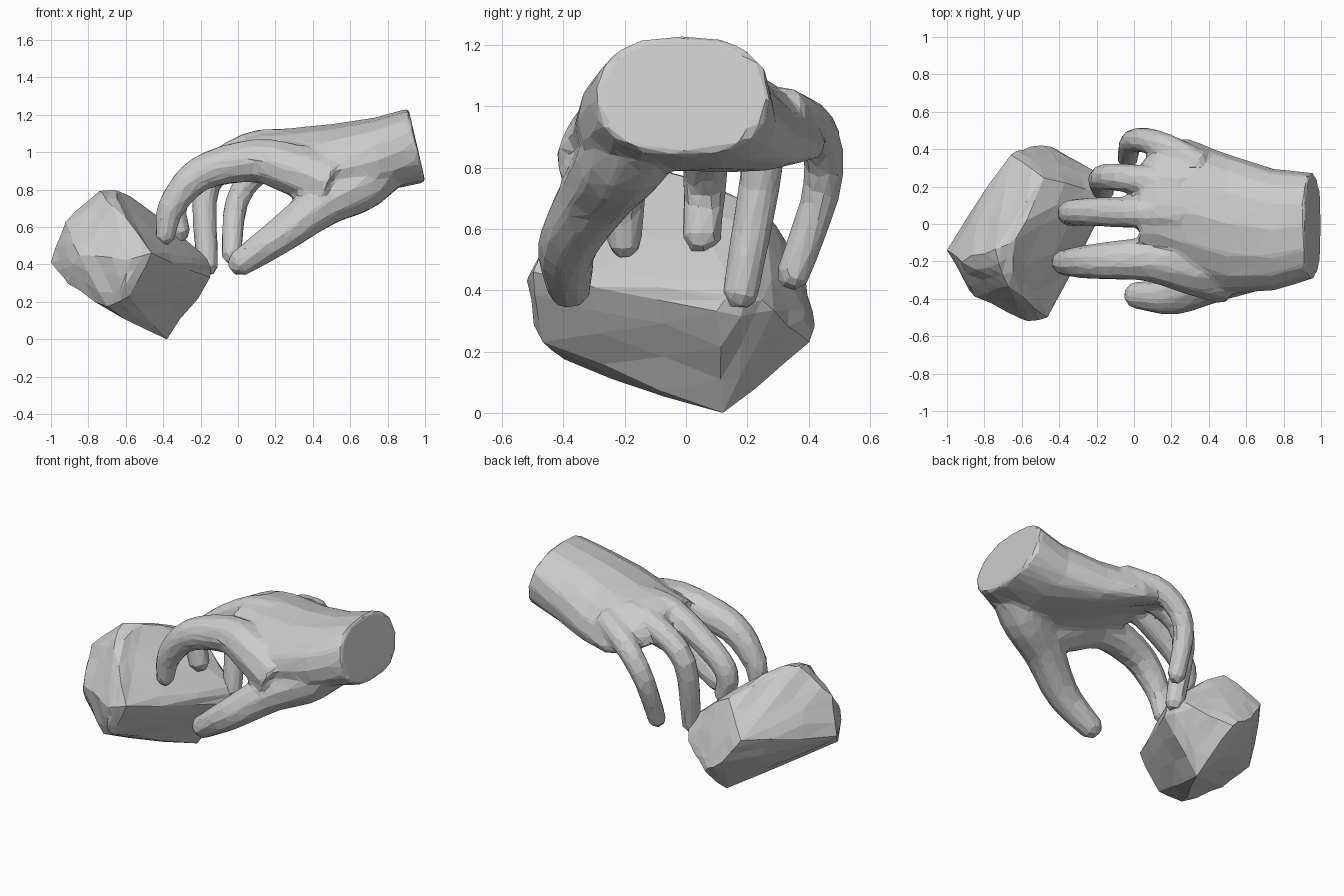
import bpy, bmesh, random
from math import cos, sin, tau, copysign
from mathutils import Vector

if "Cube" in bpy.data.objects:
    bpy.data.objects.remove(bpy.data.objects["Cube"])

random.seed(4)


def finish(name, bm):
    bmesh.ops.recalc_face_normals(bm, faces=bm.faces)
    mesh = bpy.data.meshes.new(name)
    bm.to_mesh(mesh)
    bm.free()
    ob = bpy.data.objects.new(name, mesh)
    bpy.context.collection.objects.link(ob)
    return ob


def loft(bm, rings):
    """Skin a list of equal rings and close both ends."""
    vs = [[bm.verts.new(p) for p in r] for r in rings]
    n = len(vs[0])
    for a, b in zip(vs, vs[1:]):
        for i in range(n):
            j = (i + 1) % n
            bm.faces.new((a[i], a[j], b[j], b[i]))
    bm.faces.new(vs[0][::-1])
    bm.faces.new(vs[-1])


def spline(points, steps=4):
    """Smooth path through the points."""
    p = [Vector(q) for q in points]
    p = [2 * p[0] - p[1]] + p + [2 * p[-1] - p[-2]]
    out = []
    for a, b, c, d in zip(p, p[1:], p[2:], p[3:]):
        for k in range(steps):
            t = k / steps
            out.append(b + (c - a) * t / 2 + (2 * a - 5 * b + 4 * c - d) * t * t / 2
                       + (3 * b - a - 3 * c + d) * t ** 3 / 2)
    return out + [p[-2]]


def digit(bm, r0, r1, points, sides=10):
    """Tapered digit from inside the palm to a rounded tip."""
    path = spline(points)
    n = len(path) - 1
    radii = [r0 + (r1 - r0) * i / n for i in range(n + 1)]
    path.append(path[-1] + (path[-1] - path[-2]).normalized() * r1 * 0.7)
    radii.append(r1 * 0.5)
    rings = []
    for i, p in enumerate(path):
        t = (path[min(i + 1, n + 1)] - path[max(i - 1, 0)]).normalized()
        side = Vector((0, 1, 0))
        side = (side - t * side.dot(t)).normalized()
        up = t.cross(side)
        r = radii[i] * 1.08
        rings.append([p + side * r * cos(tau * k / sides) + up * r * sin(tau * k / sides)
                      for k in range(sides)])
    loft(bm, rings)


def palm_ring(x, yc, hw, top, bot, bend, sides=16):
    """Flattened, arched cross-section of the palm; the wrist cut leans."""
    slant = max(0, x - 0.6) * 0.65
    ring = []
    for k in range(sides):
        c, s = cos(tau * k / sides), sin(tau * k / sides)
        c = copysign(abs(c) ** 0.85, c)
        s = copysign(abs(s) ** 0.85, s)
        dz = s * (top - bot) / 2
        ring.append((x - slant * dz, yc + hw * c, (top + bot) / 2 + dz - bend * c * c))
    return ring


# Hand: wrist to knuckles
bm = bmesh.new()
loft(bm, [palm_ring(*s) for s in (
    (0.957, -0.01, 0.285, 1.235, 0.84, 0),
    (0.75, -0.03, 0.325, 1.185, 0.79, 0.03),
    (0.50, 0, 0.375, 1.15, 0.79, 0.08),
    (0.28, 0.07, 0.39, 1.13, 0.86, 0.12),
    (0.12, 0.1, 0.34, 1.12, 0.93, 0.14),
    (0.03, 0.06, 0.25, 1.09, 0.95, 0.1))])

# Thumb with its mound, then index to little finger
digit(bm, 0.165, 0.068, [(0.82, -0.1, 1.03), (0.67, -0.2, 0.84), (0.46, -0.285, 0.725), (0.22, -0.385, 0.55), (0, -0.38, 0.4)])
digit(bm, 0.15, 0.05, [(0.5, -0.27, 0.82), (0.29, -0.235, 0.91), (0.08, -0.19, 0.955), (-0.2, -0.2, 0.885), (-0.355, -0.205, 0.71), (-0.39, -0.2, 0.54)])
digit(bm, 0.085, 0.06, [(0.25, 0.05, 1.04), (0.05, 0.06, 1.02), (-0.22, 0.065, 0.855), (-0.34, 0.06, 0.72), (-0.315, 0.05, 0.565)])
digit(bm, 0.085, 0.056, [(0.25, 0.21, 1.02), (0.05, 0.235, 0.985), (-0.165, 0.25, 0.82), (-0.165, 0.175, 0.38)])
digit(bm, 0.075, 0.052, [(0.36, 0.31, 0.99), (0.14, 0.425, 0.92), (-0.005, 0.445, 0.74), (-0.035, 0.345, 0.44)])
hand = finish("hand", bm)

# Fuse the parts into one skin, then reduce to coarse flat facets
m = hand.modifiers.new("fuse", 'REMESH')
m.mode = 'VOXEL'
m.voxel_size = 0.016
m = hand.modifiers.new("blend", 'SMOOTH')
m.factor = 0.5
m.iterations = 6
m = hand.modifiers.new("facets", 'DECIMATE')
m.ratio = 0.05

# Rock: tilted block hull, softened and roughened
bm = bmesh.new()
for c in ((-1, -.14, .41), (-.92, -.2, .63), (-.84, -.38, .45), (-.75, -.15, .79),
          (-.64, -.08, .8), (-.66, -.32, .72), (-.6, -.51, .42), (-.47, -.51, .46),
          (-.7, -.4, .165), (-.6, -.47, .23), (-.92, -.28, .31), (-.38, .12, 0),
          (-.14, .12, .33), (-.15, .16, .42), (-.22, .28, .33), (-.56, .42, .33),
          (-.65, .39, .48), (-.48, .24, .68), (-.42, .4, .24)):
    bm.verts.new(c)
bmesh.ops.convex_hull(bm, input=bm.verts)
bmesh.ops.delete(bm, geom=[v for v in bm.verts if not v.link_faces], context='VERTS')
bmesh.ops.subdivide_edges(bm, edges=bm.edges, cuts=2, use_grid_fill=True)
bmesh.ops.triangulate(bm, faces=bm.faces)
soft = [v for v in bm.verts if v.co.z > 0.03 and v.co.x > -0.99]
bmesh.ops.smooth_vert(bm, verts=soft, factor=0.25, use_axis_x=True, use_axis_y=True, use_axis_z=True)
middle = Vector((-0.56, -0.04, 0.4))
for v in soft:
    v.co = middle + (v.co - middle) * 1.025
    v.co += Vector([random.uniform(-0.008, 0.008) for _ in range(3)])
    v.co.x = max(v.co.x, -1)
finish("rock", bm)
